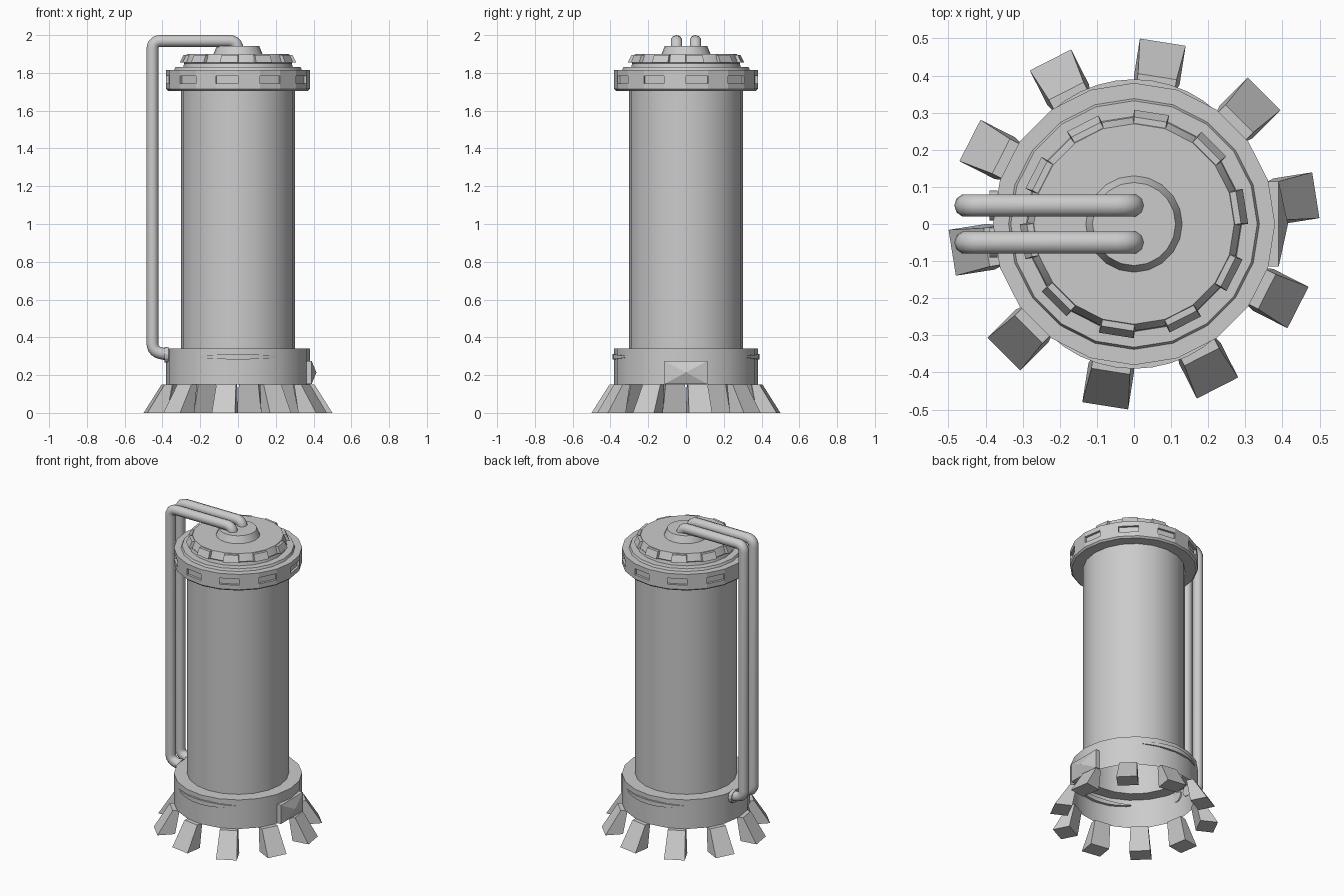
import bpy, bmesh, math
from mathutils import Vector, Matrix

if "Cube" in bpy.data.objects:
    bpy.data.objects.remove(bpy.data.objects["Cube"])

SIDES = 20
STEP = math.tau / SIDES


def finish(bm, name, recalc=True):
    if recalc:
        bmesh.ops.recalc_face_normals(bm, faces=bm.faces)
    me = bpy.data.meshes.new(name)
    bm.to_mesh(me)
    bm.free()
    ob = bpy.data.objects.new(name, me)
    bpy.context.collection.objects.link(ob)
    bpy.ops.object.select_all(action='DESELECT')
    ob.select_set(True)
    bpy.context.view_layer.objects.active = ob
    bpy.ops.object.shade_smooth_by_angle(angle=math.radians(25))
    return ob


def lathe(profile, n=SIDES):
    """Spin (radius, z) points; returns the bmesh and face rows."""
    bm = bmesh.new()
    rings = []
    for r, z in profile:
        if r == 0:
            rings.append([bm.verts.new((0, 0, z))] * n)
        else:
            rings.append([bm.verts.new((r * math.cos(math.tau * i / n),
                                        r * math.sin(math.tau * i / n), z)) for i in range(n)])
    rows = []
    for a, b in zip(rings, rings[1:]):
        row = []
        for i in range(n):
            j = (i + 1) % n
            row.append(bm.faces.new(list(dict.fromkeys((a[i], a[j], b[j], b[i])))))
        rows.append(row)
    return bm, rows


def radial_blocks(name, angles, low, high):
    """Tapered blocks around z; low/high = (z, inner radius, outer radius, width)."""
    bm = bmesh.new()
    for ang in angles:
        rot = Matrix.Rotation(ang, 3, 'Z')
        v = [[bm.verts.new(rot @ Vector(p)) for p in
              ((a, -w / 2, z), (b, -w / 2, z), (b, w / 2, z), (a, w / 2, z))]
             for z, a, b, w in (low, high)]
        bm.faces.new(v[0][::-1])
        bm.faces.new(v[1])
        for i in range(4):
            j = (i + 1) % 4
            bm.faces.new((v[0][i], v[0][j], v[1][j], v[1][i]))
    return finish(bm, name)


alternate = [STEP / 2 + 2 * STEP * i for i in range(SIDES // 2)]

# hollow base and tube, open underneath
bm, _ = lathe([(.38, .15), (.38, .34), (.302, .34)])
finish(bm, "base_ring", recalc=False)
bm, _ = lathe([(.302, .34), (.302, 1.71)])
finish(bm, "tube_body", recalc=False)

# splayed feet
radial_blocks("feet", alternate, (0, .39, .496, .125), (.15, .36, .402, .105))

# top collar with recessed windows in every second face
bm, rows = lathe([(.30, 1.705), (.37, 1.705), (.38, 1.715), (.38, 1.815), (.338, 1.815),
                  (.332, 1.83), (.29, 1.83), (.285, 1.85), (.288, 1.855), (.27, 1.9), (0, 1.9)])
windows = rows[2][::2]
bmesh.ops.inset_individual(bm, faces=windows, thickness=.008)
for f in windows:
    for v in f.verts:
        v.co.z = 1.764 + math.copysign(.02, v.co.z - 1.765)
bmesh.ops.inset_individual(bm, faces=windows, thickness=.0005, depth=-.014)
finish(bm, "top_collar", recalc=False)

# lid teeth and pipe hub
radial_blocks("lid_teeth", alternate, (1.855, .26, .304, .095), (1.896, .25, .285, .088))
bm, _ = lathe([(.13, 1.9), (.112, 1.943), (0, 1.943)])
finish(bm, "pipe_hub", recalc=False)

# tapered trim strips on front and back of the base
for name, mid in (("front_trim", -math.pi / 2), ("back_trim", math.pi / 2)):
    bm = bmesh.new()
    loops = []
    n = 10
    for i in range(n + 1):
        t = -1 + 2 * i / n
        a = mid + t * math.radians(37)
        h = .001 + .013 * (1 - t * t)
        ro = .376 + .014 * (1 - t * t)
        loops.append([bm.verts.new((r * math.cos(a), r * math.sin(a), .297 + s * h))
                      for r, s in ((.36, -1), (ro, -1), (ro, 1), (.36, 1))])
    for a, b in zip(loops, loops[1:]):
        for k in range(4):
            m = (k + 1) % 4
            bm.faces.new((a[k], a[m], b[m], b[k]))
    bm.faces.new(loops[0])
    bm.faces.new(loops[-1])
    finish(bm, name)

# side panel with pyramid front
bm = bmesh.new()
bmesh.ops.create_cube(bm, size=1, matrix=Matrix.Translation((.374, 0, .214))
                      @ Matrix.Diagonal((.032, .228, .122, 1)))
bm.faces.ensure_lookup_table()
front = max(bm.faces, key=lambda f: f.calc_center_median().x)
tip = bmesh.ops.poke(bm, faces=[front])["verts"][0]
tip.co.x = .415
finish(bm, "side_panel")


# pipes from the hub over the side and down into the base
def rounded_path(pts, radius, seg=5):
    out = [pts[0]]
    for a, b, c in zip(pts, pts[1:], pts[2:]):
        p = b + (a - b).normalized() * radius
        q = b + (c - b).normalized() * radius
        for i in range(seg + 1):
            t = i / seg
            out.append(p * (1 - t) ** 2 + b * 2 * t * (1 - t) + q * t * t)
    return out + [pts[-1]]


for name, y in (("front_pipe", -.05), ("back_pipe", .05)):
    path = rounded_path([Vector((x, y, z)) for x, z in
                         ((-.003, 1.92), (-.003, 1.969), (-.453, 1.969), (-.453, .325), (-.37, .308))], .045)
    cu = bpy.data.curves.new(name, 'CURVE')
    cu.dimensions = '3D'
    cu.bevel_depth = .0315
    cu.bevel_resolution = 3
    cu.use_fill_caps = True
    sp = cu.splines.new('POLY')
    sp.points.add(len(path) - 1)
    for p, co in zip(sp.points, path):
        p.co = (*co, 1)
    sp.use_smooth = True
    bpy.context.collection.objects.link(bpy.data.objects.new(name, cu))
    # flange where the pipe enters the base
    bm = bmesh.new()
    bmesh.ops.create_cone(bm, cap_ends=True, segments=12, radius1=.04, radius2=.04, depth=.022,
                          matrix=Matrix.Translation((-.379, y, .308)) @ Matrix.Rotation(math.pi / 2, 4, 'Y'))
    finish(bm, name + "_flange")
